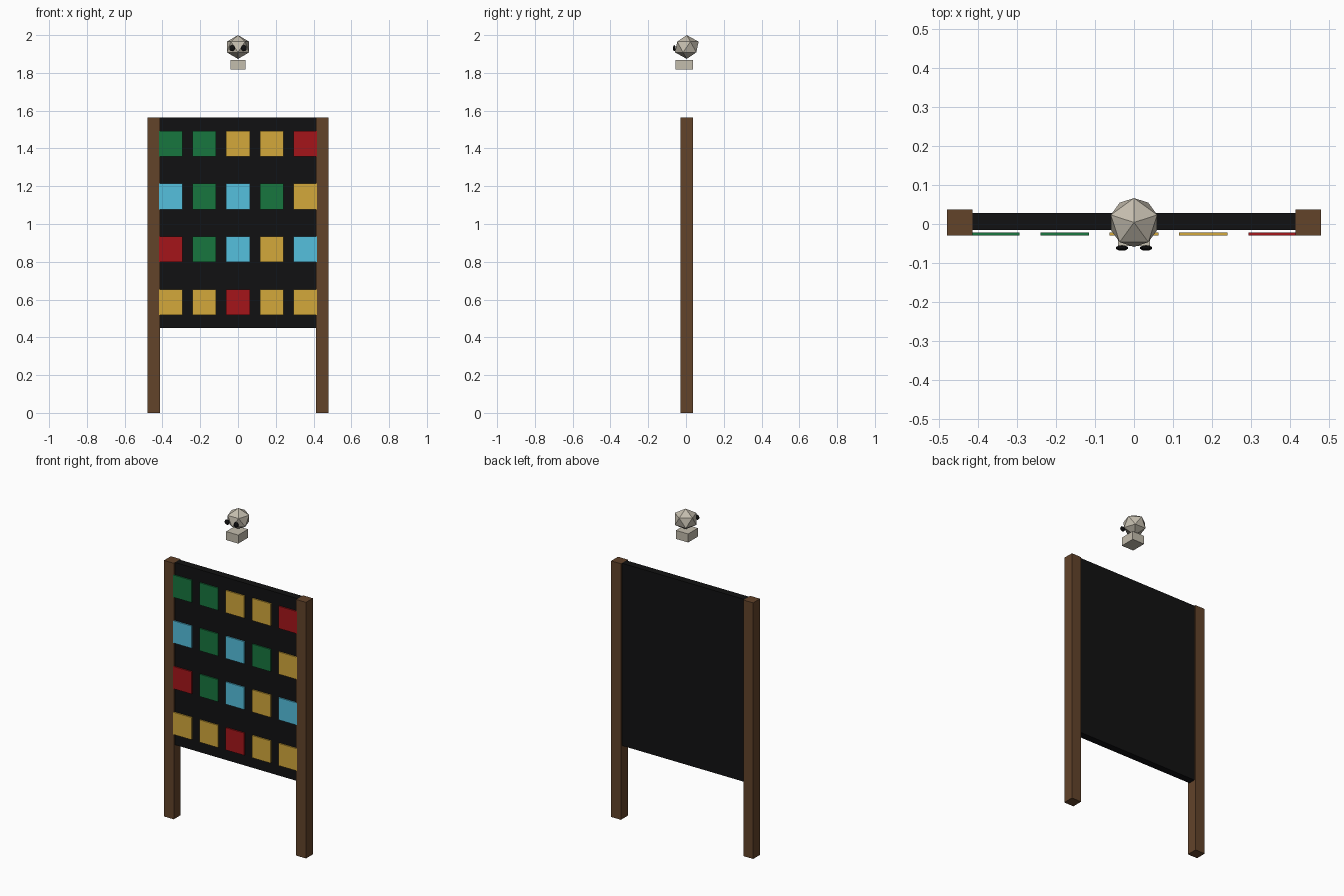
import bpy
import math

if "Cube" in bpy.data.objects:
    bpy.data.objects.remove(bpy.data.objects["Cube"])

YC = 0.004  # depth centre of the frame


def material(name, hex_code):
    rgb = [int(hex_code[i:i + 2], 16) / 255 for i in (0, 2, 4)]
    lin = [c / 12.92 if c <= 0.04045 else ((c + 0.055) / 1.055) ** 2.4 for c in rgb]
    m = bpy.data.materials.new(name)
    m.diffuse_color = (*lin, 1)
    m.use_nodes = True
    m.node_tree.nodes["Principled BSDF"].inputs["Base Color"].default_value = m.diffuse_color
    return m


wood = material("wood", "62432A")
black = material("black", "111112")
stone = material("pale_stone", "C4BDAE")
tile_mats = {
    "G": material("green", "17763F"),
    "Y": material("gold", "D4A93B"),
    "R": material("red", "A5151A"),
    "B": material("sky_blue", "55C0DE"),
}


def finish(name, mat):
    ob = bpy.context.object
    ob.name = name
    ob.data.materials.append(mat)
    return ob


def box(name, center, size, mat):
    bpy.ops.mesh.primitive_cube_add(size=1, location=center)
    bpy.context.object.scale = size
    return finish(name, mat)


# Posts and board
TOP = 1.565
for side, s in (("left", -1), ("right", 1)):
    box(f"{side}_post", (s * 0.447, YC, TOP / 2), (0.066, 0.066, TOP), wood)
box("board", (0, 0.006, (0.45 + TOP) / 2), (0.83, 0.044, TOP - 0.45), black)

# Coloured tiles, standing just in front of the board
rows = ["GGYYR", "BGBGY", "RGBYB", "YYRYY"]
for r, row in enumerate(rows):
    for c, key in enumerate(row):
        box(f"tile_{r + 1}_{c + 1}", ((c - 2) * 0.178, -0.026, 1.425 - r * 0.2795),
            (0.125, 0.008, 0.136), tile_mats[key])

# Faceted skull floating above, with jaw and eyes
bpy.ops.mesh.primitive_ico_sphere_add(subdivisions=1, radius=0.07,
                                      location=(0, YC, 1.937),
                                      rotation=(0, 0, math.pi / 2))
bpy.context.object.scale = (1, 1, 0.9)
finish("skull", stone)
box("jaw", (0, -0.009, 1.843), (0.082, 0.094, 0.052), stone)
for side, s in (("left", -1), ("right", 1)):
    bpy.ops.mesh.primitive_uv_sphere_add(segments=10, ring_count=6, radius=0.016,
                                         location=(s * 0.031, -0.0615, 1.931))
    bpy.context.object.scale = (1, 0.45, 1)
    finish(f"{side}_eye", black)
